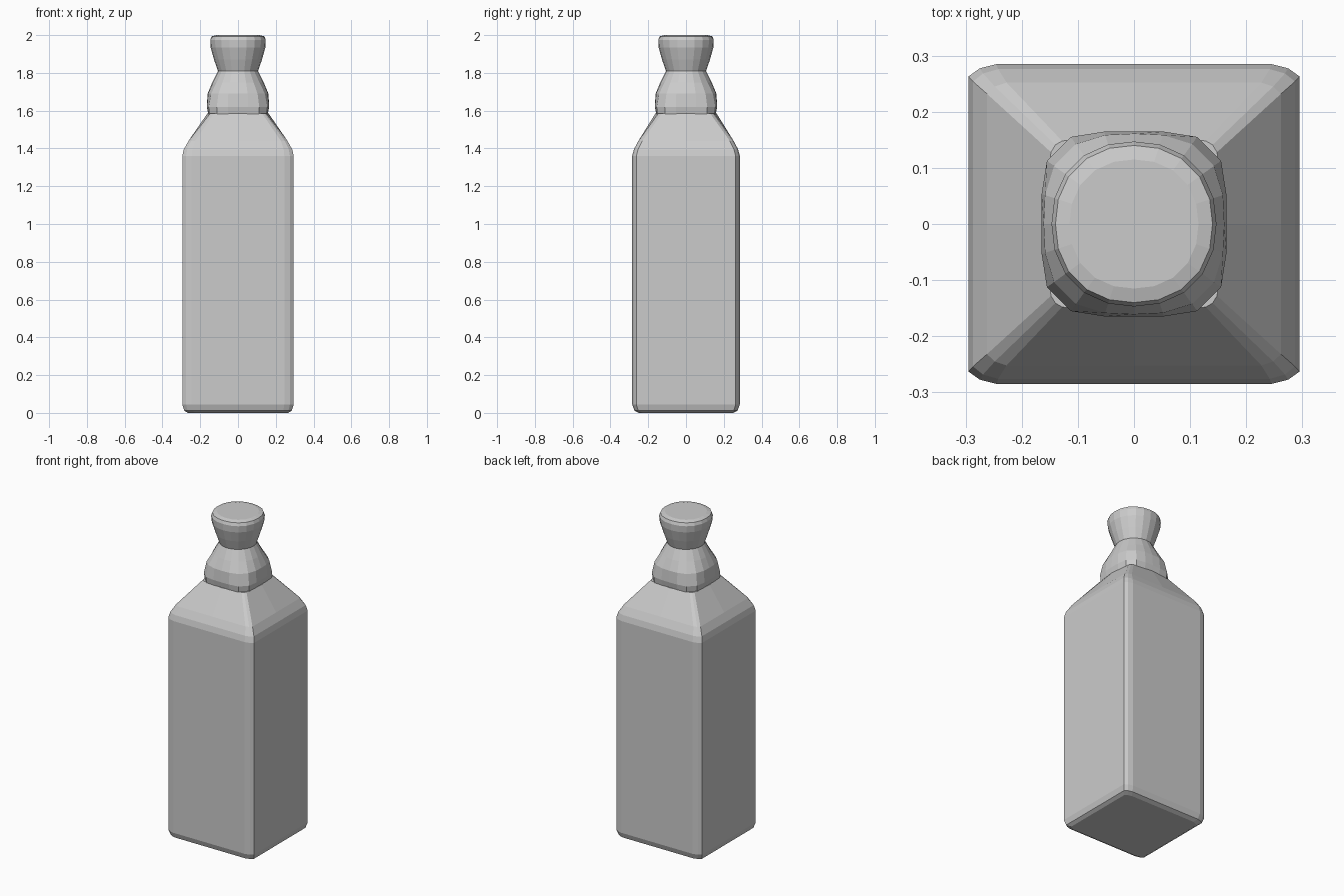
import bpy, bmesh, math

if "Cube" in bpy.data.objects:
    bpy.data.objects.remove(bpy.data.objects["Cube"], do_unlink=True)

grey = bpy.data.materials.new("plain grey")
grey.use_nodes = True
colour = (0.6, 0.6, 0.6, 1)
grey.diffuse_color = colour
grey.node_tree.nodes["Principled BSDF"].inputs["Base Color"].default_value = colour


def chamfered_ring(hx, hy, cut_x, cut_y, z, bulge=0):
    """Rectangle with two-segment corners and a midpoint on every side."""
    quarter = [(hx + bulge, 0), (hx, hy - cut_y),
               (hx - cut_x * 0.4, hy - cut_y * 0.35), (hx - cut_x, hy)]
    upper = quarter + [(0, hy + bulge)] + [(-x, y) for x, y in reversed(quarter)]
    lower = [(-x, -y) for x, y in upper[1:-1]]
    return [(x, y, z) for x, y in upper + lower]


def round_ring(radius, power, z, sides=20):
    """Superellipse: power 2 is a circle, higher powers are squarer."""
    points = []
    for i in range(sides):
        a = math.tau * i / sides
        c, s = math.cos(a), math.sin(a)
        r = radius / (abs(c) ** power + abs(s) ** power) ** (1 / power)
        points.append((r * c, r * s, z))
    return points


def loft(name, rings):
    bm = bmesh.new()
    loops = [[bm.verts.new(p) for p in ring] for ring in rings]
    for low, high in zip(loops, loops[1:]):
        n = len(low)
        for i in range(n):
            j = (i + 1) % n
            bm.faces.new((low[i], low[j], high[j], high[i]))
    bm.faces.new(loops[0][::-1])
    bm.faces.new(loops[-1])
    bmesh.ops.recalc_face_normals(bm, faces=bm.faces)
    mesh = bpy.data.meshes.new(name)
    bm.to_mesh(mesh)
    bm.free()
    mesh.materials.append(grey)
    obj = bpy.data.objects.new(name, mesh)
    bpy.context.collection.objects.link(obj)
    return obj


# Square bottle body with softened base and sloping shoulders
loft("bottle_body", [
    chamfered_ring(0.265, 0.25, 0.04, 0.02, 0),
    chamfered_ring(0.285, 0.273, 0.045, 0.02, 0.012),
    chamfered_ring(0.295, 0.285, 0.05, 0.022, 0.045),
    chamfered_ring(0.295, 0.285, 0.05, 0.022, 1.36),
    chamfered_ring(0.287, 0.276, 0.045, 0.022, 1.395),
    chamfered_ring(0.262, 0.252, 0.035, 0.02, 1.44),
    chamfered_ring(0.148, 0.148, 0.02, 0.02, 1.585, 0.014),
])

# Neck changing from a rounded square to a circle
loft("bottle_neck", [round_ring(*r) for r in (
    (0.157, 5, 1.58), (0.165, 4, 1.62), (0.161, 2.8, 1.69),
    (0.136, 2.2, 1.75), (0.106, 2, 1.81))])

# Flared stopper with a softened top edge
loft("stopper", [round_ring(*r) for r in (
    (0.106, 2, 1.81), (0.127, 2, 1.87), (0.145, 2.1, 1.935),
    (0.147, 2.2, 1.975), (0.14, 2.2, 1.993), (0.115, 2.2, 2))])
